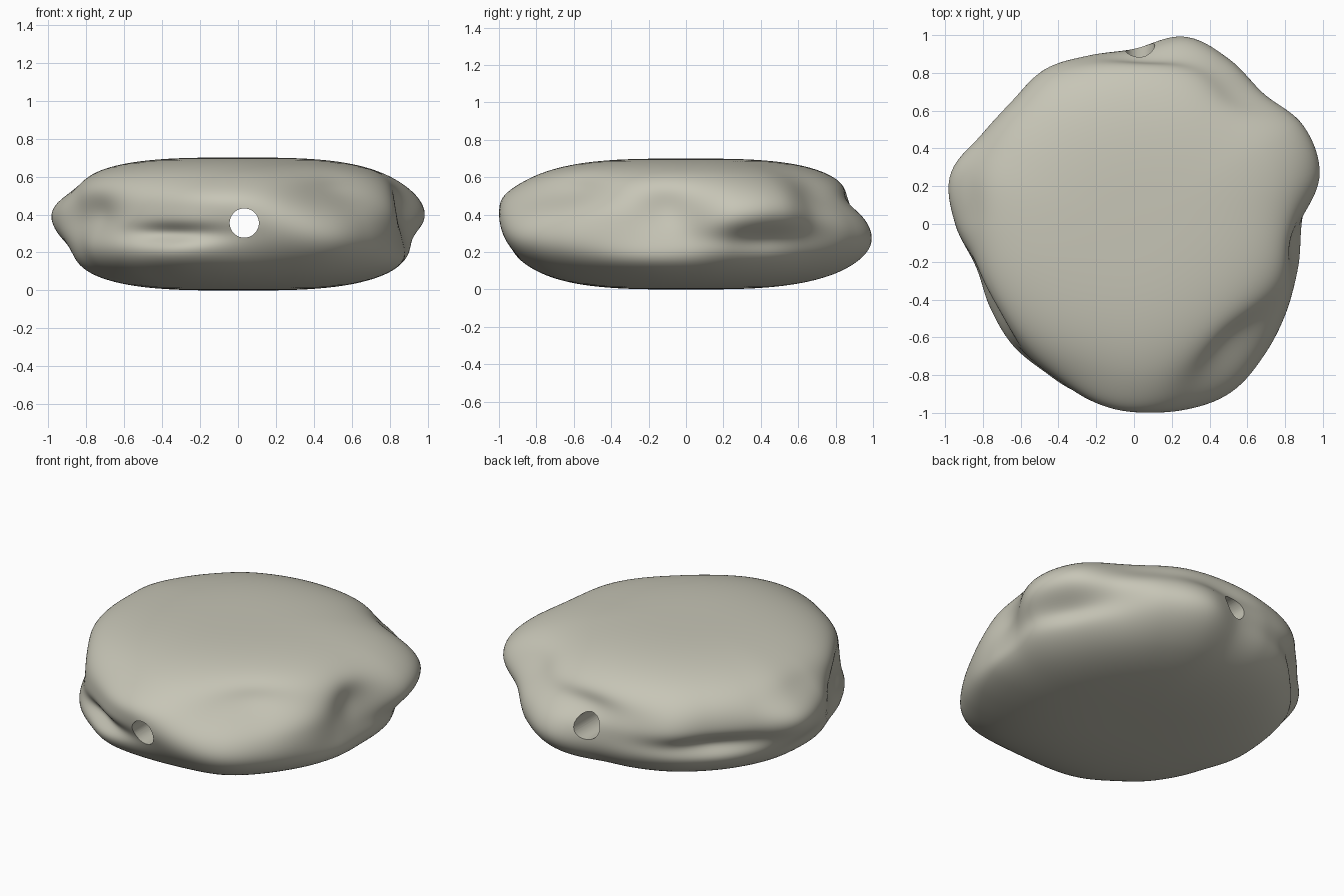
import bpy, bmesh
from math import sin, cos, pi, exp, radians

cube = bpy.data.objects.get("Cube")
if cube:
    bpy.data.objects.remove(cube, do_unlink=True)

HALF_HEIGHT = 0.35
BODY_RADIUS = 0.9
ROUNDNESS = 3.15
SEGMENTS, RINGS = 180, 80

# Widest outline in hundredths, one value every 15 degrees from +x
OUTLINE = [89, 102, 104, 98, 101, 103, 93, 93, 95, 92, 94, 101,
           95, 88, 90, 92, 92, 96, 99, 102, 103, 98, 93, 89]
# Height of the widest line in hundredths, one value every 30 degrees
RIDGE = [34, 42, 30, 25, 36, 40, 38, 21, 25, 40, 28, 26]

# Water-worn hollows (swellings are negative):
# angle, height, angular spread, vertical spread, depth
HOLLOWS = [
    (248, .30, 16, .05, .06),
    (310, .53, 21, .10, .10),
    (26, .27, 18, .07, .06),
    (52, .52, 12, .10, .05),
    (82, .47, 18, .07, .045),
    (135, .30, 22, .06, .055),
    (352, .44, 10, .12, .05),
    (210, .40, 16, .12, .07),
    (170, .54, 14, .08, .05),
    (172, .21, 14, .08, .04),
    (262, .50, 20, .08, -.03),
    (250, .17, 20, .08, -.025),
    (345, .14, 20, .10, -.04),
]


def periodic(values, angle):
    """Smooth closed interpolation of evenly spaced values."""
    count = len(values)
    pos = angle / 360 * count
    i = int(pos)
    t = pos - i
    a, b, c, d = (values[(i + k) % count] / 100 for k in (-1, 0, 1, 2))
    return b + t / 2 * (c - a + t * (2*a - 5*b + 4*c - d + t * (3*(b - c) + d - a)))


def bell(distance, spread):
    return exp(-(distance / spread) ** 2)


def surface(angle, level):
    """Point on the pebble for a compass angle and a level from -1 to 1."""
    power = 2 / ROUNDNESS
    side = 1 if level > 0 else -1
    tilt = pi / 2 * abs(level) ** (1 / power)
    z = HALF_HEIGHT * (1 + side * sin(tilt) ** power)
    round_off = cos(tilt) ** power
    lobe = periodic(OUTLINE, angle) - BODY_RADIUS
    r = BODY_RADIUS * round_off
    change = lobe * bell(z - periodic(RIDGE, angle), .2)
    for where, height, spread, rise, depth in HOLLOWS:
        turn = (angle - where + 180) % 360 - 180
        change -= depth * bell(turn, spread) * bell(z - height, rise)
    r += change * min(1, round_off * 1.2)
    return r * cos(radians(angle)), r * sin(radians(angle)), z


# Pebble body
bm = bmesh.new()
rings = []
for j in range(1, RINGS):
    level = 2 * j / RINGS - 1
    rings.append([bm.verts.new(surface(360 * i / SEGMENTS, level)) for i in range(SEGMENTS)])
for low, high in zip(rings, rings[1:]):
    for i in range(SEGMENTS):
        n = (i + 1) % SEGMENTS
        bm.faces.new((low[i], low[n], high[n], high[i]))
for ring, z in ((rings[0], 0), (rings[-1], 2 * HALF_HEIGHT)):
    centre = bm.verts.new((0, 0, z))
    for i in range(SEGMENTS):
        bm.faces.new((ring[i], ring[(i + 1) % SEGMENTS], centre))
bmesh.ops.recalc_face_normals(bm, faces=bm.faces)
mesh = bpy.data.meshes.new("pebble_bead")
bm.to_mesh(mesh)
bm.free()
pebble = bpy.data.objects.new("pebble_bead", mesh)
bpy.context.collection.objects.link(pebble)

# Stone colour
stone = bpy.data.materials.new("warm_grey_stone")
stone.use_nodes = True
colour = (.57, .56, .47, 1)
stone.diffuse_color = colour
stone.node_tree.nodes["Principled BSDF"].inputs["Base Color"].default_value = colour
mesh.materials.append(stone)

# Drilled hole, front to back
bpy.ops.mesh.primitive_cylinder_add(vertices=48, radius=.077, depth=3,
                                    location=(.033, 0, .355), rotation=(pi / 2, 0, 0))
drill = bpy.context.object
drill.name = "hole_cutter"
drill.data.materials.append(stone)
cut = pebble.modifiers.new("hole", 'BOOLEAN')
cut.operation = 'DIFFERENCE'
cut.solver = 'EXACT'
cut.object = drill
bpy.ops.object.select_all(action='DESELECT')
pebble.select_set(True)
bpy.context.view_layer.objects.active = pebble
bpy.ops.object.modifier_apply(modifier=cut.name)
bpy.data.objects.remove(drill, do_unlink=True)
bpy.ops.object.shade_smooth_by_angle(angle=radians(40))
